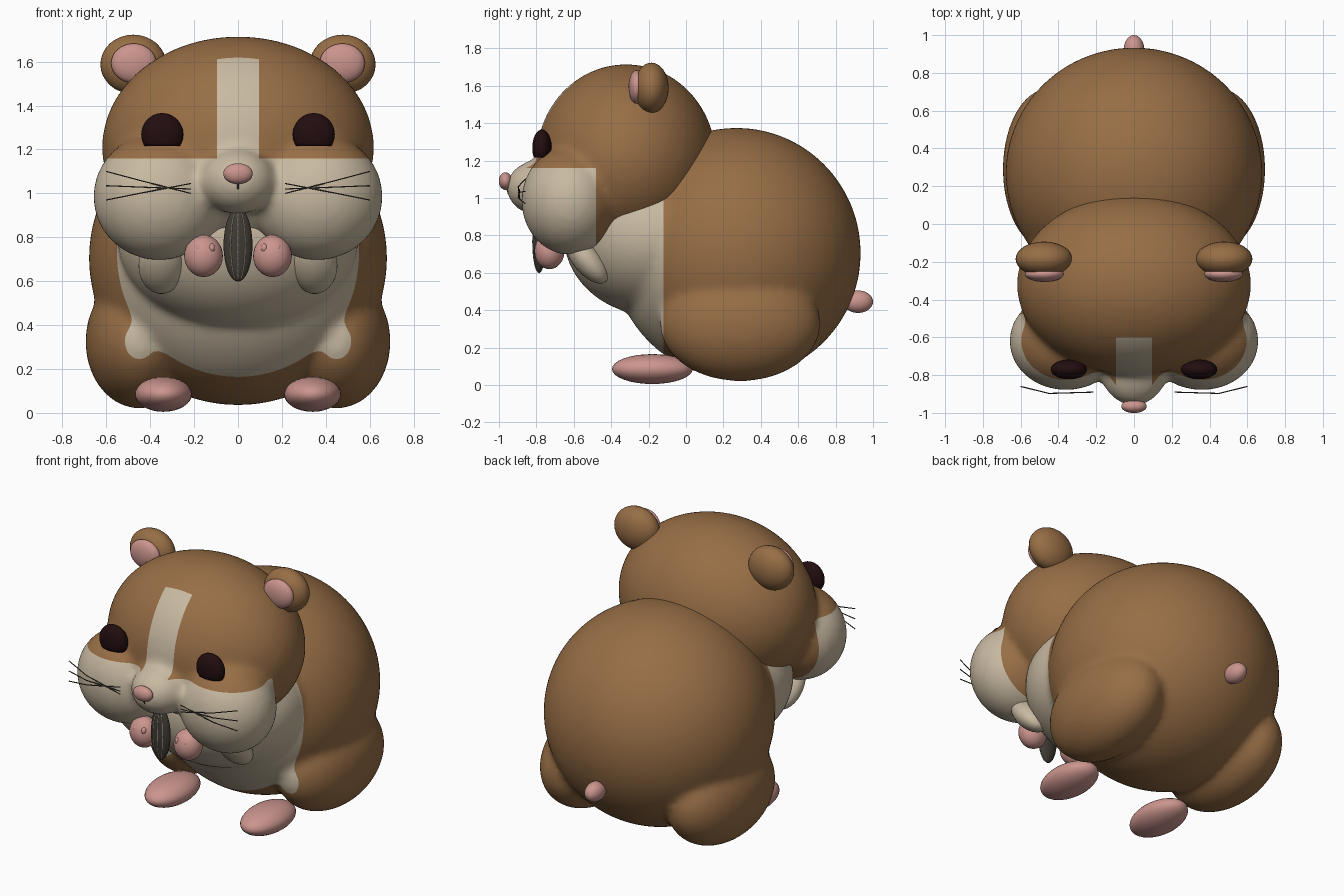
import bpy, bmesh, math
from mathutils import Matrix, Vector, Euler

cube = bpy.data.objects.get("Cube")
if cube:
    bpy.data.objects.remove(cube, do_unlink=True)


def material(name, rgb):
    m = bpy.data.materials.new(name)
    m.use_nodes = True
    m.diffuse_color = (*rgb, 1)
    bsdf = next(n for n in m.node_tree.nodes if n.type == 'BSDF_PRINCIPLED')
    bsdf.inputs["Base Color"].default_value = (*rgb, 1)
    bsdf.inputs["Roughness"].default_value = 0.7
    return m


BROWN = material("brown_fur", (0.31, 0.155, 0.06))
CREAM = material("cream_fur", (0.58, 0.49, 0.36))
PINK = material("pink_skin", (0.60, 0.30, 0.27))
EYE = material("eye_black", (0.016, 0.004, 0.005))
SEED = material("seed_shell", (0.05, 0.043, 0.033))
WHISKER = material("whisker_grey", (0.07, 0.06, 0.045))


def add_ball(bm, centre, radii, rot=(0, 0, 0), seg=32):
    mat = Matrix.LocRotScale(Vector(centre), Euler(rot), Vector(radii))
    bmesh.ops.create_uvsphere(bm, u_segments=seg, v_segments=seg // 2, radius=1, matrix=mat)


def finish(bm, name, mats):
    mesh = bpy.data.meshes.new(name)
    bm.to_mesh(mesh)
    bm.free()
    for m in mats:
        mesh.materials.append(m)
    mesh.shade_smooth()
    obj = bpy.data.objects.new(name, mesh)
    bpy.context.collection.objects.link(obj)
    return obj


def ball(name, mat, centre, radii, rot=(0, 0, 0), seg=32):
    bm = bmesh.new()
    add_ball(bm, centre, radii, rot, seg)
    return finish(bm, name, [mat])


def fused(name, balls, cuts, is_cream):
    """Melt overlapping balls into one skin and colour it along clean cuts."""
    bm = bmesh.new()
    for centre, radii in balls:
        add_ball(bm, centre, radii, seg=64)
    obj = finish(bm, name, [])
    rm = obj.modifiers.new("Fuse", 'REMESH')
    rm.mode = 'VOXEL'
    rm.voxel_size = 0.022
    sm = obj.modifiers.new("Soften", 'SMOOTH')
    sm.factor = 0.5
    sm.iterations = 10
    graph = bpy.context.evaluated_depsgraph_get()
    mesh = bpy.data.meshes.new_from_object(obj.evaluated_get(graph))
    bpy.data.objects.remove(obj, do_unlink=True)
    bm = bmesh.new()
    bm.from_mesh(mesh)
    bpy.data.meshes.remove(mesh)
    for axis, value in cuts:
        normal = Vector((0, 0, 0))
        normal[axis] = 1
        bmesh.ops.bisect_plane(bm, geom=bm.verts[:] + bm.edges[:] + bm.faces[:],
                               plane_co=normal * value, plane_no=normal)
    for f in bm.faces:
        f.material_index = int(is_cream(f.calc_center_median()))
    return finish(bm, name, [BROWN, CREAM])


def strand(name, mat, points, radius):
    curve = bpy.data.curves.new(name, 'CURVE')
    curve.dimensions = '3D'
    curve.bevel_depth = radius
    curve.bevel_resolution = 1
    curve.materials.append(mat)
    spline = curve.splines.new('POLY')
    spline.points.add(len(points) - 1)
    for p, co in zip(spline.points, points):
        p.co = (*co, 1)
    obj = bpy.data.objects.new(name, curve)
    bpy.context.collection.objects.link(obj)


# Body: rump, chest and haunches, cream at the front
fused("body",
      [((0, 0.27, 0.705), (0.68, 0.665, 0.67)),
       ((0, -0.17, 0.8), (0.55, 0.485, 0.43)),
       ((0.45, 0.29, 0.325), (0.245, 0.43, 0.305)),
       ((-0.45, 0.29, 0.325), (0.245, 0.43, 0.305))],
      [(1, -0.12)],
      lambda c: c.y < -0.12)

# Head: skull, cheeks and muzzle, cream below the eyes and along the blaze
fused("head",
      [((0, -0.32, 1.21), (0.62, 0.48, 0.505)),
       ((0.36, -0.62, 0.985), (0.3, 0.26, 0.29)),
       ((-0.36, -0.62, 0.985), (0.3, 0.26, 0.29)),
       ((0, -0.78, 1.055), (0.175, 0.18, 0.15))],
      [(2, 1.16), (1, -0.48), (1, -0.6), (0, 0.095), (0, -0.095)],
      lambda c: (c.z < 1.16 and c.y < -0.48) or (abs(c.x) < 0.095 and c.y < -0.6))

# Nose, mouth and tail
ball("nose", PINK, (0, -0.965, 1.09), (0.067, 0.036, 0.047))
strand("mouth", WHISKER, [(0, -0.957, 1.05), (0, -0.948, 1.02)], 0.005)
ball("tail", PINK, (0, 0.92, 0.445), (0.055, 0.08, 0.06))

# Sunflower seed with pale stripes
seed_y, seed_r = -0.785, Vector((0.066, 0.035, 0.167))
ball("seed", SEED, (0, seed_y, 0.765), seed_r)
for k, offset in enumerate((-0.5, 0, 0.5)):
    path = []
    for i in range(13):
        t = -1.15 + 2.3 * i / 12
        x = offset * math.cos(t)
        y = -math.sqrt(1 - offset ** 2) * math.cos(t)
        path.append((x * seed_r.x, seed_y + y * seed_r.y, 0.765 + math.sin(t) * seed_r.z))
    strand(f"seed_stripe_{k + 1}", CREAM, path, 0.0025)

# Paired parts
for side, s in (("left", 1), ("right", -1)):
    ball(f"{side}_ear", BROWN, (s * 0.477, -0.185, 1.588), (0.15, 0.092, 0.135))
    ball(f"{side}_inner_ear", PINK, (s * 0.475, -0.265, 1.593), (0.103, 0.042, 0.09))

    # Eye with a flat lower lid line
    eye = ball(f"{side}_eye", EYE, (s * 0.345, -0.77, 1.268), (0.096, 0.052, 0.098))
    for v in eye.data.vertices:
        v.co.z = max(v.co.z, 1.215)

    # Arm, paw and fingers
    ball(f"{side}_arm", CREAM, (s * 0.35, -0.53, 0.67), (0.103, 0.075, 0.155), (0.7, 0, 0))
    ball(f"{side}_paw", PINK, (s * 0.157, -0.73, 0.715), (0.088, 0.08, 0.096))
    for i in range(3):
        ball(f"{side}_finger_{i + 1}", PINK, (s * (0.12 + 0.03 * i), -0.783, 0.75),
             (0.017, 0.02, 0.022), seg=12)

    ball(f"{side}_foot", PINK, (s * 0.34, -0.18, 0.085), (0.13, 0.216, 0.08))

    # Whiskers
    for i, (z0, z1) in enumerate(((1.0, 1.1), (1.02, 1.035), (1.045, 0.97))):
        mid = z0 + (z1 - z0) * 0.6
        strand(f"{side}_whisker_{i + 1}", WHISKER,
               [(s * 0.215, -0.89, z0), (s * 0.45, -0.897, mid), (s * 0.6, -0.86, z1)], 0.003)
